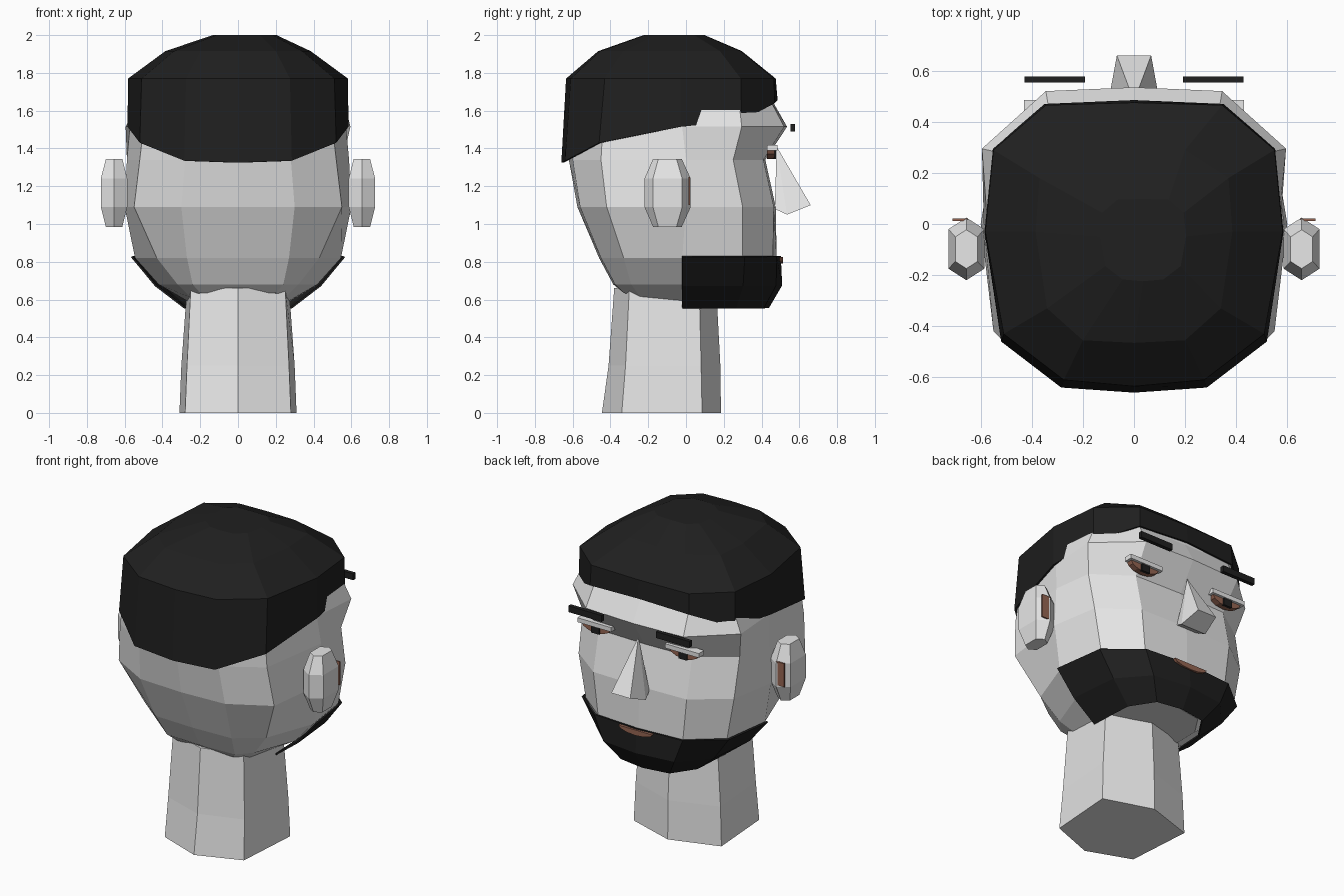
import bpy, bmesh, math

if "Cube" in bpy.data.objects:
    bpy.data.objects.remove(bpy.data.objects["Cube"])


def material(name, col):
    m = bpy.data.materials.new(name)
    m.diffuse_color = (*col, 1)
    m.use_nodes = True
    m.node_tree.nodes["Principled BSDF"].inputs["Base Color"].default_value = m.diffuse_color
    return m


SKIN = material("pale grey", (0.8, 0.8, 0.8))
BLACK = material("black hair", (0.014, 0.014, 0.014))
BROWN = material("reddish brown", (0.30, 0.13, 0.085))


def make(name, verts, faces, mat):
    bm = bmesh.new()
    vs = [bm.verts.new(v) for v in verts]
    for f in faces:
        bm.faces.new([vs[i] for i in f])
    bmesh.ops.recalc_face_normals(bm, faces=bm.faces)
    me = bpy.data.meshes.new(name)
    bm.to_mesh(me)
    bm.free()
    me.materials.append(mat)
    ob = bpy.data.objects.new(name, me)
    bpy.context.collection.objects.link(ob)
    return ob


def loft(name, rings, mat, closed=True, bottom=True, top=True):
    n = len(rings[0])
    verts = [v for r in rings for v in r]
    faces = []
    for k in range(len(rings) - 1):
        for i in range(n if closed else n - 1):
            j = (i + 1) % n
            faces.append((k * n + i, k * n + j, (k + 1) * n + j, (k + 1) * n + i))
    if bottom:
        faces.append(tuple(range(n)))
    if top:
        faces.append(tuple(range((len(rings) - 1) * n, len(rings) * n)))
    return make(name, verts, faces, mat)


def ring(half, z):
    """Mirror a half outline (front middle to back middle); z is one height or one per point."""
    zs = z if isinstance(z, (list, tuple)) else [z] * len(half)
    h = [(x, y, c) for (x, y), c in zip(half, zs)]
    return h + [(-x, y, c) for x, y, c in reversed(h[1:-1])]


def box(name, x0, x1, y0, y1, z0, z1, mat):
    r = [[(x0, y0, z), (x1, y0, z), (x1, y1, z), (x0, y1, z)] for z in (z0, z1)]
    return loft(name, r, mat)


def crescent(name, cx, y0, y1, ztop, w, depth, mat):
    """Flat-topped plate with a bowed lower edge."""
    pts = [(cx + w * math.cos(a), ztop - depth * math.sin(a))
           for a in [math.pi * i / 6 for i in range(7)]]
    return loft(name, [[(x, y, z) for x, z in pts] for y in (y0, y1)], mat)


# head: stacked twelve-sided rings, face towards +y
hair_line = [(0, .485), (.35, .47), (.553, .295), (.585, -.03), (.52, -.46), (.285, -.64), (0, -.66)]
hair_mid = [(0, .475), (.345, .465), (.55, .29), (.582, -.03), (.51, -.43), (.275, -.61), (0, -.635)]
hair_up = [(0, .296), (.2, .29), (.37, .18), (.385, -.03), (.34, -.33), (.2, -.455), (0, -.465)]
small = lambda h, s: [(x * s, y * s) for x, y in h]

chin = [(0, .41), (.16, .385), (.25, .25), (.265, -.02), (.25, -.24), (.2, -.33), (0, -.335)]
jaw = [(0, .485), (.24, .455), (.39, .29), (.42, -.02), (.32, -.29), (.24, -.375), (0, -.385)]
lip = [(0, .48), (.30, .46), (.5, .30), (.545, -.02), (.43, -.33), (.27, -.45), (0, -.46)]
cheek = [(0, .475), (.33, .465), (.55, .30), (.60, 0), (.55, -.42), (.30, -.56), (0, -.575)]
eye_level = [(0, .42), (.33, .41), (.555, .25), (.588, 0), (.52, -.45), (.28, -.60), (0, -.62)]
brow = [(0, .535), (.345, .52), (.595, .295), (.572, -.02), (.50, -.44), (.275, -.615), (0, -.635)]
chin_z = [.575, .575, .58, .59, .61, .635, .64]
loft("head", [ring(chin, chin_z), ring(jaw, .68), ring(lip, .82), ring(cheek, 1.09),
              ring(eye_level, 1.34), ring(brow, 1.515), ring(small(hair_mid, .965), 1.65),
              ring(small(hair_mid, .96), 1.75), ring(small(hair_up, .95), 1.89)], SKIN)

# hair cap with a lower edge that falls towards the back
crown = [(x + .035, y - .04) for x, y, _ in ring(small(hair_mid, .29), 0)]
hair = loft("hair", [ring(hair_line, [1.655, 1.64, 1.545, 1.515, 1.43, 1.335, 1.325]),
                     ring(hair_mid, 1.77), ring(hair_up, 1.915),
                     [(x, y, 2.0) for x, y in crown]], BLACK, bottom=False)
hair.modifiers.new("thickness", 'SOLIDIFY').thickness = 0.012


# beard: open shell around the front half of the jaw
def beard_row(half, z, grow):
    h = [(x * grow, y * (grow if y > 0 else 1), z) for x, y in half[:4]]
    return [(-x, y, c) for x, y, c in reversed(h[1:])] + h


beard = loft("beard", [beard_row(chin, .56, 1.05), beard_row(jaw, .678, 1.03),
                       beard_row(lip, .83, 1.025)], BLACK, closed=False, bottom=False, top=False)
sol = beard.modifiers.new("thickness", 'SOLIDIFY')
sol.thickness = 0.01

# neck: six-sided column
neck_rows = [(0, .31, .28, -.445, -.34, .085, .185), (.25, .30, .27, -.41, -.32, .08, .182),
             (.66, .27, .25, -.38, -.30, .07, .16)]
loft("neck", [[(0, yf, z), (xf, yfs, z), (xb, ybs, z), (0, yb, z), (-xb, ybs, z), (-xf, yfs, z)]
              for z, xf, xb, yb, ybs, yfs, yf in neck_rows], SKIN)

# nose: four-sided pyramid leaning outwards
make("nose", [(0, .48, 1.41), (.067, .66, 1.10), (-.067, .66, 1.10), (-.09, .535, 1.05),
              (.09, .535, 1.05), (-.07, .47, 1.08), (.07, .47, 1.08)],
     [(0, 1, 2), (0, 2, 3), (0, 4, 1), (1, 4, 3, 2), (0, 3, 5), (0, 6, 4), (3, 4, 6, 5), (0, 5, 6)], SKIN)

# mouth
crescent("mouth", 0, .495, .513, .825, .12, .035, BROWN)

# paired parts
for s, side in ((1, "right"), (-1, "left")):
    ear_outline = [(0, .125), (.07, .08), (.07, -.075), (0, -.12), (-.07, -.075), (-.07, .08)]
    loft(side + "_ear", [[(s * .656 + x * k, -.1 + y * k, z) for x, y in ear_outline]
                         for z, k in ((.985, .62), (1.09, 1), (1.24, 1), (1.345, .62))], SKIN)
    box(side + "_inner_ear", s * .68 - .03, s * .68 + .03, .012, .021, 1.10, 1.25, BROWN)
    cx = s * .31
    box(side + "_eyebrow", cx - .118, cx + .118, .553, .578, 1.49, 1.53, BLACK)
    box(side + "_eyelid", cx - .12, cx + .12, .43, .485, 1.39, 1.418, SKIN)
    crescent(side + "_eye", cx, .43, .468, 1.395, .105, .05, BROWN)
    box(side + "_pupil", cx - .03, cx + .03, .46, .477, 1.345, 1.39, BLACK)
